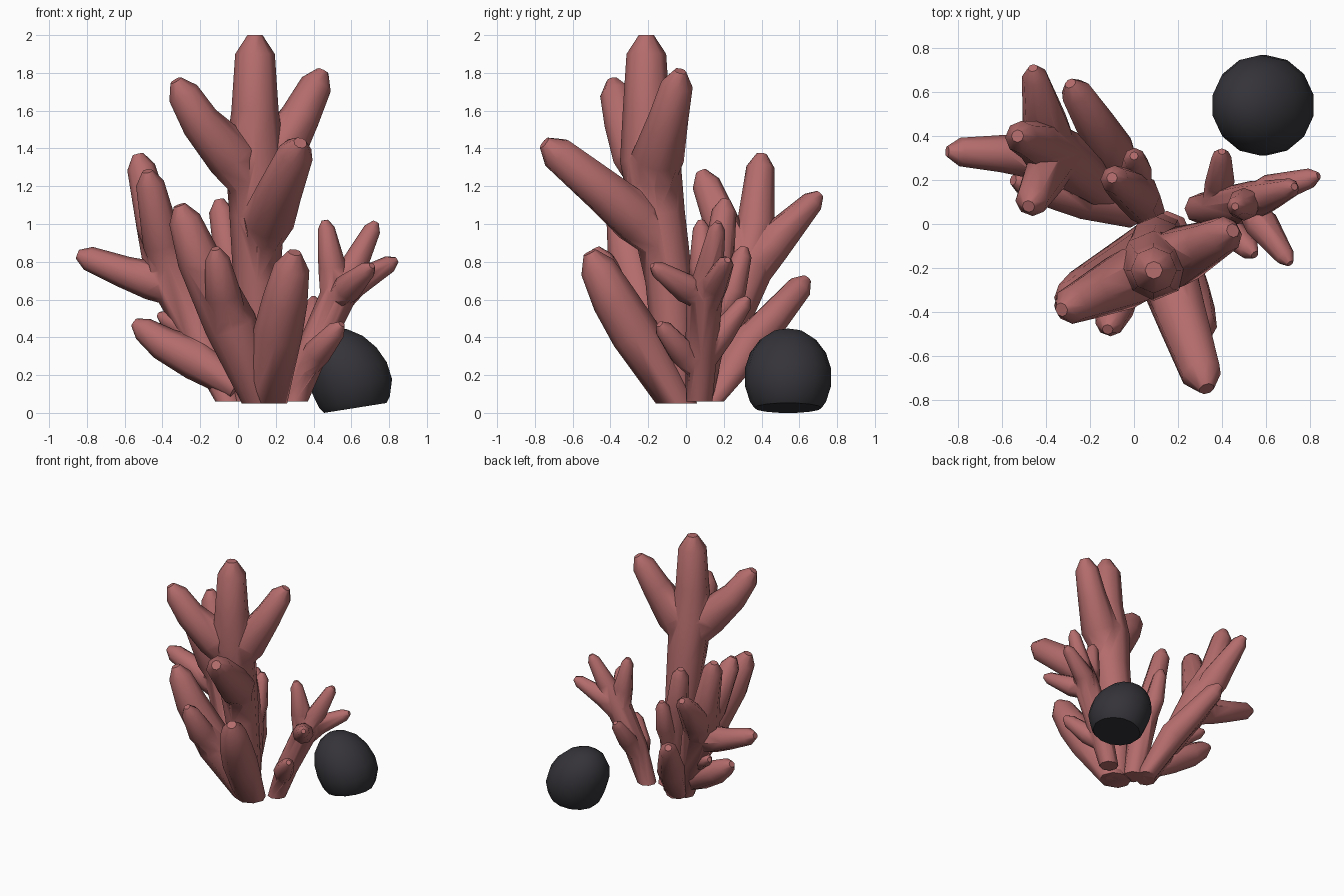
import bpy, bmesh, math
from mathutils import Vector, Matrix

if "Cube" in bpy.data.objects:
    bpy.data.objects.remove(bpy.data.objects["Cube"])


def material(name, rgb):
    m = bpy.data.materials.new(name)
    m.diffuse_color = (*rgb, 1)
    m.use_nodes = True
    m.node_tree.nodes["Principled BSDF"].inputs["Base Color"].default_value = m.diffuse_color
    return m


CORAL = material("coral_red", (0.46, 0.15, 0.15))
STONE = material("dark_stone", (0.035, 0.033, 0.04))


def make_object(name, bm, mat):
    bmesh.ops.recalc_face_normals(bm, faces=bm.faces)
    me = bpy.data.meshes.new(name)
    bm.to_mesh(me)
    bm.free()
    me.materials.append(mat)
    ob = bpy.data.objects.new(name, me)
    bpy.context.collection.objects.link(ob)
    return ob


def select(ob):
    bpy.ops.object.select_all(action='DESELECT')
    ob.select_set(True)
    bpy.context.view_layer.objects.active = ob


def tube(path, sides=8):
    """Tapered limb through (x, y, z, radius) points, with a blunt faceted tip."""
    bm = bmesh.new()
    pts = [Vector(p[:3]) for p in path]
    rad = [p[3] for p in path]
    end = (pts[-1] - pts[-2]).normalized()
    tip, r = pts[-1].copy(), rad[-1]
    pts[-1] = tip - end * r * 0.95
    pts.append(tip)
    rad.append(r * 0.38)
    rings = []
    for i, p in enumerate(pts):
        d = pts[min(i + 1, len(pts) - 1)] - pts[max(i - 1, 0)]
        if i == 0 and p.z < 0.12:
            d = Vector((0, 0, 1))
        d.normalize()
        u = (Vector((0, 1, 0)) - d * d.y).normalized()
        v = d.cross(u)
        rings.append([bm.verts.new(p + rad[i] * (u * math.cos(a) + v * math.sin(a)))
                      for a in (2 * math.pi * k / sides for k in range(sides))])
    for a, b in zip(rings, rings[1:]):
        for k in range(sides):
            n = (k + 1) % sides
            bm.faces.new((a[k], a[n], b[n], b[k]))
    bm.faces.new(rings[0])
    bm.faces.new(rings[-1])
    return bm


def coral(name, *limbs):
    """Fuse a stem and its forks into one skin."""
    body = make_object(name, tube(limbs[0]), CORAL)
    for path in limbs[1:]:
        fork = make_object(name + "_fork", tube(path), CORAL)
        fork.hide_render = True
        mod = body.modifiers.new("fuse", 'BOOLEAN')
        mod.operation, mod.solver, mod.object = 'UNION', 'EXACT', fork
        select(body)
        bpy.ops.object.modifier_apply(modifier=mod.name)
        bpy.data.objects.remove(fork)
    select(body)
    bpy.ops.object.shade_smooth_by_angle(angle=math.radians(55))


# Tall central trunk with three-pronged crown and a forward limb
coral("central_trunk",
      [(.13, -.05, .05, .1), (.1, -.09, .7, .125), (.1, -.15, 1.05, .145),
       (.09, -.19, 1.35, .16), (.09, -.21, 1.6, .125), (.09, -.21, 2.0, .105)],
      [(.1, -.17, 1.15, .09), (-.03, -.25, 1.36, .14), (-.2, -.33, 1.54, .105),
       (-.33, -.39, 1.76, .085)],
      [(.09, -.18, 1.15, .09), (.2, -.15, 1.35, .14), (.33, -.09, 1.57, .105),
       (.45, -.03, 1.81, .085)],
      [(.12, -.1, .84, .07), (.16, -.25, 1.02, .14), (.22, -.43, 1.17, .12),
       (.33, -.75, 1.43, .095)])

# Two thick stems leaning forward
coral("front_right_stem",
      [(.15, -.05, .05, .11), (.21, -.27, .42, .13), (.25, -.38, .6, .12),
       (.3, -.51, .85, .095)])
coral("front_left_stem",
      [(.12, -.05, .05, .1), (-.04, -.21, .47, .14), (-.21, -.3, .82, .115),
       (-.31, -.35, 1.1, .085)],
      [(-.01, -.19, .4, .08), (-.08, -.36, .63, .095), (-.12, -.48, .87, .065)])

# Large branching stem at back left
coral("back_left_stem",
      [(-.05, .08, .06, .07), (-.2, .2, .4, .1), (-.36, .32, .76, .14),
       (-.44, .37, 1.0, .1), (-.53, .4, 1.37, .075)],
      [(-.32, .31, .66, .08), (-.4, .23, .9, .105), (-.48, .08, 1.28, .075)],
      [(-.32, .3, .64, .08), (-.4, .44, .88, .11), (-.46, .71, 1.16, .06)],
      [(-.26, .25, .6, .06), (-.45, .31, .7, .105), (-.6, .32, .745, .085),
       (-.85, .33, .84, .065)])

# Low limbs on the left and at the back
coral("low_left_limb",
      [(.0, .05, .13, .07), (-.22, .13, .28, .11), (-.4, .17, .37, .09),
       (-.55, .2, .48, .065)],
      [(-.18, .14, .32, .05), (-.3, .24, .46, .06), (-.42, .3, .52, .045)])
coral("low_back_limb",
      [(-.01, .12, .06, .08), (-.1, .33, .36, .105), (-.18, .46, .5, .09),
       (-.29, .64, .71, .07)])
coral("rear_upright_limb",
      [(.06, .06, .06, .08), (.02, .13, .5, .1), (-.04, .17, .8, .085),
       (-.1, .21, 1.13, .065)],
      [(.02, .14, .42, .06), (.01, .25, .65, .07), (0, .31, .88, .05)])

# Slender branching stem on the right
coral("right_stem",
      [(.3, .07, .06, .07), (.39, .08, .32, .085), (.53, .1, .62, .095),
       (.62, .13, .79, .07), (.73, .17, 1.01, .045)],
      [(.5, .1, .56, .06), (.5, .09, .77, .075), (.46, .08, 1.02, .045)],
      [(.48, .1, .5, .05), (.61, .15, .68, .075), (.84, .22, .81, .045)],
      [(.5, .11, .58, .05), (.58, .0, .66, .078), (.71, -.18, .78, .045)],
      [(.34, .08, .2, .05), (.42, -.02, .32, .075), (.55, -.14, .47, .05)],
      [(.36, .08, .23, .05), (.39, .19, .42, .068), (.4, .33, .61, .045)])

# Dark rounded pebble with a flat, slightly tilted underside
bm = bmesh.new()
bmesh.ops.create_uvsphere(bm, u_segments=14, v_segments=9, radius=1)
bmesh.ops.bisect_plane(bm, geom=bm.verts[:] + bm.edges[:] + bm.faces[:],
                       plane_co=(0, 0, -.62), plane_no=(0, 0, -1), clear_outer=True)
bmesh.ops.holes_fill(bm, edges=[e for e in bm.edges if e.is_boundary])
for v in bm.verts:
    x, y, z = v.co
    v.co = (x * .225, y * .232, z * .268)
    v.co.x += .05 * min(0, -z - .1)
bmesh.ops.transform(bm, matrix=Matrix.Translation((.595, .54, 0))
                    @ Matrix.Rotation(math.radians(-9), 4, 'Y'), verts=bm.verts)
low = min(v.co.z for v in bm.verts)
bmesh.ops.translate(bm, verts=bm.verts, vec=(0, 0, -low))
pebble = make_object("pebble", bm, STONE)
select(pebble)
bpy.ops.object.shade_smooth_by_angle(angle=math.radians(45))
